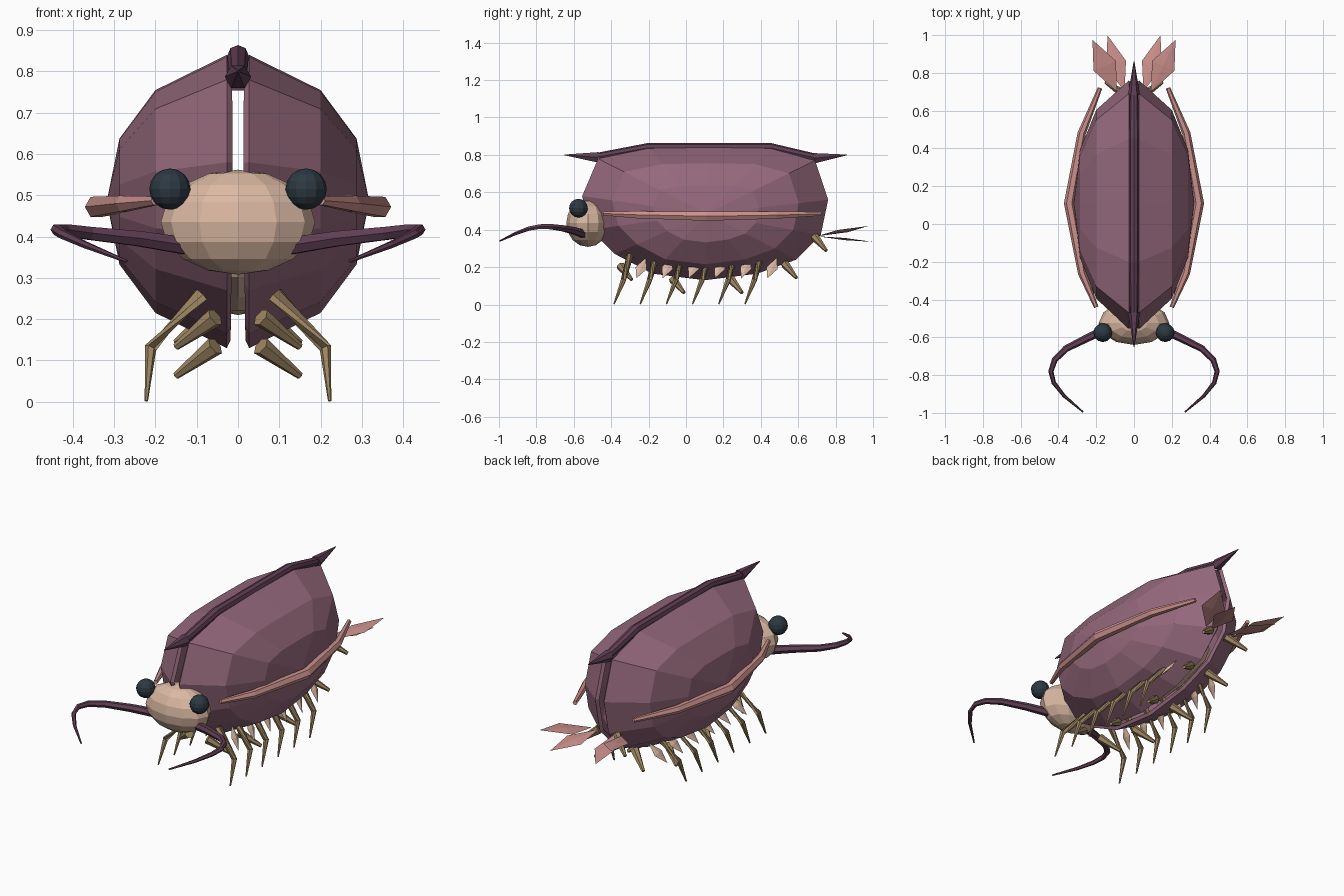
import bpy, bmesh, math
from mathutils import Vector

if "Cube" in bpy.data.objects:
    bpy.data.objects.remove(bpy.data.objects["Cube"])


def material(name, rgb):
    m = bpy.data.materials.new(name)
    m.diffuse_color = (*rgb, 1)
    m.use_nodes = True
    m.node_tree.nodes["Principled BSDF"].inputs["Base Color"].default_value = m.diffuse_color
    return m


SHELL = material("shell", (0.30, 0.14, 0.20))
DARK = material("dark_plum", (0.12, 0.05, 0.09))
TAN = material("tan", (0.70, 0.48, 0.36))
LEG = material("leg", (0.34, 0.24, 0.12))
PINK = material("pink", (0.60, 0.28, 0.26))
EYE = material("eye", (0.025, 0.04, 0.055))


def finish(name, bm, mat):
    bmesh.ops.recalc_face_normals(bm, faces=bm.faces)
    me = bpy.data.meshes.new(name)
    bm.to_mesh(me)
    bm.free()
    me.materials.append(mat)
    ob = bpy.data.objects.new(name, me)
    bpy.context.collection.objects.link(ob)
    return ob


def tube(name, pts, radii, sides, mat):
    """Tapered faceted tube through a list of points."""
    bm = bmesh.new()
    pts = [Vector(p) for p in pts]
    rings = []
    for i, p in enumerate(pts):
        t = (pts[min(i + 1, len(pts) - 1)] - pts[max(i - 1, 0)]).normalized()
        ref = Vector((0, 0, 1)) if abs(t.z) < 0.8 else Vector((0, 1, 0))
        u = t.cross(ref).normalized()
        v = u.cross(t)
        rings.append([bm.verts.new(p + radii[i] * (u * math.cos(a) + v * math.sin(a)))
                      for a in (2 * math.pi * k / sides for k in range(sides))])
    for a, b in zip(rings, rings[1:]):
        for k in range(sides):
            j = (k + 1) % sides
            bm.faces.new((a[k], a[j], b[j], b[k]))
    bm.faces.new(rings[0])
    bm.faces.new(rings[-1])
    return finish(name, bm, mat)


def ball(name, c, r, seg, rings, mat):
    bm = bmesh.new()
    bmesh.ops.create_uvsphere(bm, u_segments=seg, v_segments=rings, radius=1)
    for v in bm.verts:
        v.co = Vector(c) + Vector((v.co.x * r[0], v.co.y * r[1], v.co.z * r[2]))
    return finish(name, bm, mat)


def leaf(name, base, tip, width, mat, across, thick=0.006):
    """Flat diamond blade, widest a little past the middle."""
    bm = bmesh.new()
    base, tip, across = Vector(base), Vector(tip), Vector(across).normalized()
    mid = base.lerp(tip, 0.5)
    n = (tip - base).cross(across).normalized() * thick
    b, t, l, r, up, dn = [bm.verts.new(p) for p in (
        base, tip, mid - across * width / 2, mid + across * width / 2, mid + n, mid - n)]
    for c in (up, dn):
        for x, y in ((b, l), (l, t), (t, r), (r, b)):
            bm.faces.new((x, y, c))
    return finish(name, bm, mat)


# Valve outline in (y, z), and dome rings as (x, scale)
OUTLINE = [(-0.47, 0.78), (-0.20, 0.835), (0.12, 0.84), (0.45, 0.835), (0.69, 0.77),
           (0.76, 0.56), (0.72, 0.37), (0.59, 0.24), (0.38, 0.165), (0.10, 0.13),
           (-0.18, 0.165), (-0.38, 0.27), (-0.51, 0.40), (-0.555, 0.58)]
RINGS = [(0.027, 1.0), (0.20, 0.76), (0.287, 0.43)]


def valve(s, side):
    bm = bmesh.new()
    cy, cz = 0.11, 0.485
    rings = [[bm.verts.new((s * x, cy + (y - cy) * k, cz + (z - cz) * k))
              for y, z in OUTLINE] for x, k in RINGS]
    top = bm.verts.new((s * 0.318, cy, cz))
    n = len(OUTLINE)
    for i in range(n):
        j = (i + 1) % n
        for a, b in zip(rings, rings[1:]):
            bm.faces.new((a[i], a[j], b[j], b[i]))
        bm.faces.new((rings[-1][i], rings[-1][j], top))
    ob = finish(side + "_valve", bm, SHELL)
    mod = ob.modifiers.new("thickness", "SOLIDIFY")
    mod.thickness = 0.02
    mod.offset = -1


# Inner body and head
ball("body", (0, 0.10, 0.36), (0.15, 0.50, 0.15), 12, 8, TAN)
ball("head", (0, -0.525, 0.435), (0.187, 0.115, 0.127), 12, 8, TAN)

# Hinge keel with a spike at each end
tube("hinge_keel", [(0, -0.47, 0.79), (0, -0.20, 0.838), (0, 0.45, 0.838), (0, 0.69, 0.785)],
     [0.022, 0.026, 0.026, 0.022], 8, DARK)
tube("front_spike", [(0, -0.47, 0.787), (0, -0.65, 0.80)], [0.032, 0.002], 6, DARK)
tube("back_spike", [(0, 0.685, 0.782), (0, 0.86, 0.80)], [0.032, 0.002], 6, DARK)

for s, side in ((1, "right"), (-1, "left")):
    valve(s, side)
    ball(side + "_eye", (s * 0.165, -0.575, 0.515), (0.05,) * 3, 12, 8, EYE)

    # Rib along the flank
    tube(side + "_flank_rib",
         [(s * x, y, z) for x, y, z in ((0.20, -0.44, 0.487), (0.275, -0.26, 0.48),
                                        (0.343, 0.11, 0.472), (0.277, 0.48, 0.478),
                                        (0.18, 0.72, 0.485))],
         [0.012, 0.022, 0.028, 0.022, 0.012], 6, PINK)

    # Curved antenna
    tube(side + "_antenna",
         [(s * x, y, z) for x, y, z in ((0.11, -0.54, 0.375), (0.24, -0.60, 0.395),
                                        (0.36, -0.66, 0.408), (0.42, -0.72, 0.416),
                                        (0.44, -0.78, 0.417), (0.425, -0.84, 0.406),
                                        (0.37, -0.91, 0.38), (0.27, -0.995, 0.34))],
         [0.024, 0.021, 0.018, 0.016, 0.014, 0.012, 0.009, 0.004], 6, DARK)

    # Walking legs with gill leaves between them
    for i in range(6):
        y = -0.385 + 0.14 * i
        tube(f"{side}_leg_{i + 1}",
             [(s * 0.09, y + 0.085, 0.26), (s * 0.212, y + 0.05, 0.13), (s * 0.222, y, 0.002)],
             [0.02, 0.015, 0.004], 6, LEG)
        leaf(f"{side}_gill_{i + 1}", (s * 0.11, y + 0.17, 0.25), (s * 0.19, y + 0.12, 0.14),
             0.06, TAN, (0, 1, -0.2), 0.008)

    # Short spines on the lower margin
    for i, (y, z) in enumerate(((-0.35, 0.205), (-0.07, 0.135), (0.24, 0.135),
                                (0.53, 0.215), (0.69, 0.36))):
        tube(f"{side}_margin_spine_{i + 1}",
             [(s * 0.055, y, z), (s * 0.15, y + 0.06, z - 0.072)], [0.024, 0.009], 6, LEG)

    # Tail fan blades
    leaf(side + "_inner_tail_blade", (s * 0.05, 0.70, 0.365), (s * 0.14, 0.998, 0.335),
         0.11, PINK, (s, -0.3, 0.1))
    leaf(side + "_outer_tail_blade", (s * 0.09, 0.70, 0.365), (s * 0.22, 0.975, 0.42),
         0.13, PINK, (s, -0.45, 0.1))
